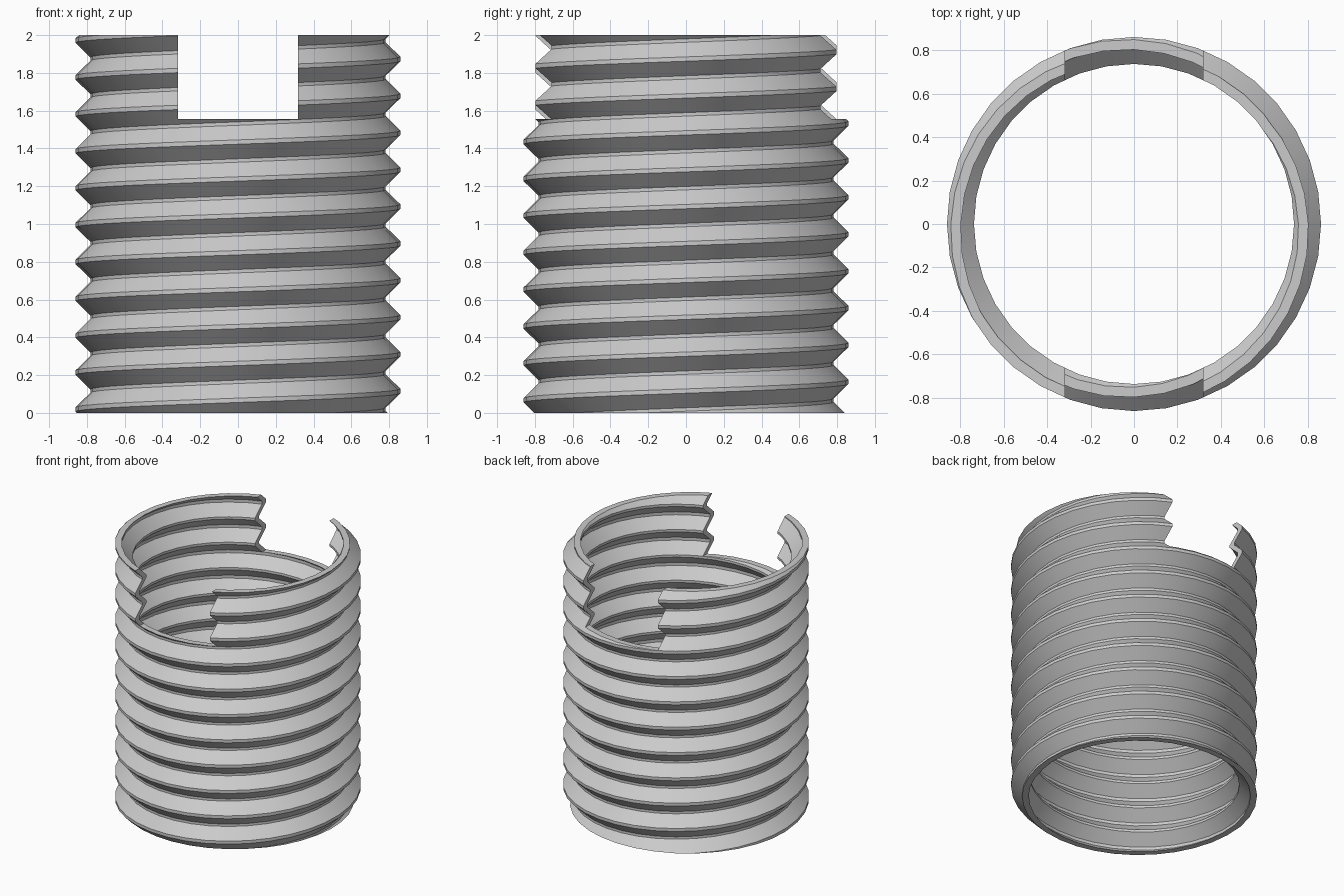
import bpy, bmesh, math
from mathutils import Vector

if "Cube" in bpy.data.objects:
    bpy.data.objects.remove(bpy.data.objects["Cube"])

SEG, PITCH, WALL = 36, 0.1953, 0.046
# one thread period as (radius, height), first and last point join the next turn
PROFILE = [(0.86, -0.0115), (0.86, 0.0115), (0.782, 0.0885), (0.782, 0.1068), (0.86, PITCH - 0.0115)]
START = 0.018 - PITCH * 2.5          # crest height at angle 0, below the base
TURNS = 15

steel = bpy.data.materials.new("steel grey")
steel.diffuse_color = (0.6, 0.6, 0.6, 1)
steel.use_nodes = True
steel.node_tree.nodes["Principled BSDF"].inputs["Base Color"].default_value = steel.diffuse_color


def thread_skin(bm, inset, flip):
    """Helical thread surface, one strip of quads per step."""
    def vert(i, p):
        a = 2 * math.pi * i / SEG
        r = p[0] - inset
        return bm.verts.new((r * math.cos(a), r * math.sin(a), START + PITCH * i / SEG + p[1]))
    rows = [[vert(i, p) for p in PROFILE] for i in range(SEG * TURNS + 1)]
    for a, b in zip(rows, rows[1:]):
        for j in range(len(PROFILE) - 1):
            quad = [a[j], b[j], b[j + 1], a[j + 1]]
            bm.faces.new(quad[::-1] if flip else quad)


# threaded sleeve: outer and inner skins trimmed flat and joined by end rings
bm = bmesh.new()
thread_skin(bm, 0, False)
thread_skin(bm, WALL, True)
bmesh.ops.remove_doubles(bm, verts=bm.verts, dist=1e-4)
for z, d in ((0, -1), (2, 1)):
    bmesh.ops.bisect_plane(bm, geom=bm.verts[:] + bm.edges[:] + bm.faces[:], dist=1e-5,
                           plane_co=(0, 0, z), plane_no=(0, 0, d), clear_outer=True)
bmesh.ops.remove_doubles(bm, verts=bm.verts, dist=1e-4)
for z in (0, 2):
    rim = [e for e in bm.edges if e.is_boundary and all(abs(v.co.z - z) < 1e-3 for v in e.verts)]
    bmesh.ops.bridge_loops(bm, edges=rim)
bmesh.ops.recalc_face_normals(bm, faces=bm.faces)
mesh = bpy.data.meshes.new("threaded_sleeve")
bm.to_mesh(mesh)
bm.free()
mesh.materials.append(steel)
sleeve = bpy.data.objects.new("threaded_sleeve", mesh)
bpy.context.collection.objects.link(sleeve)

# slot across the top rim
bpy.ops.mesh.primitive_cube_add(size=1, location=(0, 0, 2.055))
cutter = bpy.context.object
cutter.name = "slot_cutter"
cutter.scale = (0.636, 3, 1)
cutter.hide_render = True
cutter.data.materials.append(steel)

bpy.ops.object.select_all(action='DESELECT')
sleeve.select_set(True)
bpy.context.view_layer.objects.active = sleeve
cut = sleeve.modifiers.new("slot", 'BOOLEAN')
cut.operation, cut.solver, cut.object = 'DIFFERENCE', 'EXACT', cutter
bpy.ops.object.modifier_apply(modifier=cut.name)
bpy.data.objects.remove(cutter)
bpy.ops.object.shade_smooth_by_angle(angle=math.radians(30))
